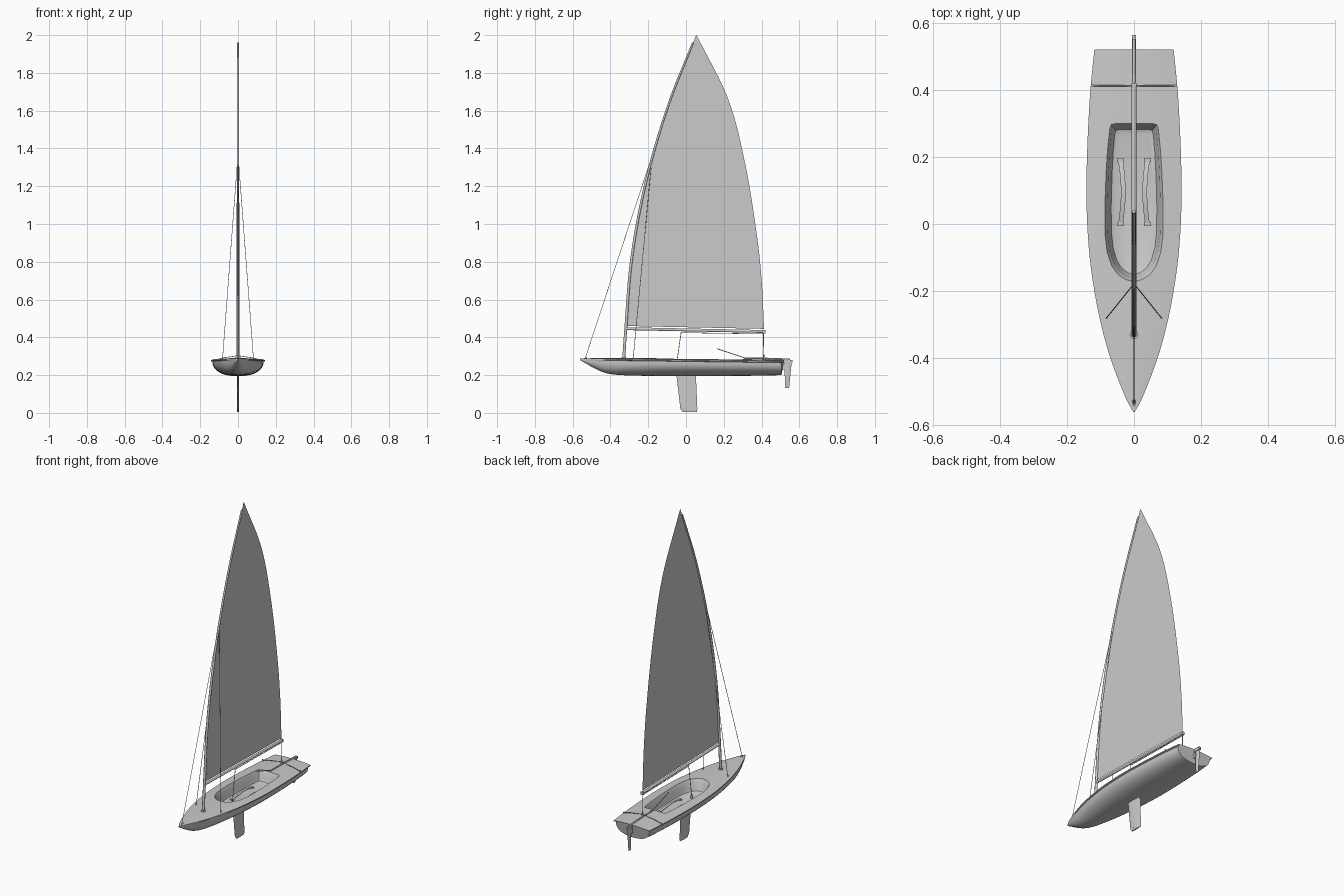
import bpy, bmesh, math

if "Cube" in bpy.data.objects:
    bpy.data.objects.remove(bpy.data.objects["Cube"])


def interp(tab, t):
    """Smooth cubic interpolation through (t, value) pairs."""
    n = len(tab)
    t = min(max(t, tab[0][0]), tab[-1][0])
    i = max(k for k in range(n - 1) if tab[k][0] <= t)

    def slope(k):
        a, b = tab[max(k - 1, 0)], tab[min(k + 1, n - 1)]
        return (b[1] - a[1]) / (b[0] - a[0])
    (t0, v0), (t1, v1) = tab[i], tab[i + 1]
    h = t1 - t0
    u = (t - t0) / h
    return ((2*u**3 - 3*u**2 + 1) * v0 + (u**3 - 2*u**2 + u) * h * slope(i)
            + (3*u**2 - 2*u**3) * v1 + (u**3 - u**2) * h * slope(i + 1))


def mesh_object(name, bm, angle=35):
    bmesh.ops.recalc_face_normals(bm, faces=bm.faces)
    me = bpy.data.meshes.new(name)
    bm.to_mesh(me)
    bm.free()
    ob = bpy.data.objects.new(name, me)
    bpy.context.collection.objects.link(ob)
    smooth(ob, angle)
    return ob


def smooth(ob, angle):
    bpy.ops.object.select_all(action='DESELECT')
    ob.select_set(True)
    bpy.context.view_layer.objects.active = ob
    bpy.ops.object.shade_smooth_by_angle(angle=math.radians(angle))


def loft(rings):
    """Closed rings joined by quads, with both ends capped."""
    bm = bmesh.new()
    vs = [[bm.verts.new(p) for p in r] for r in rings]
    n = len(vs[0])
    for a, b in zip(vs, vs[1:]):
        for i in range(n):
            bm.faces.new((a[i], a[(i + 1) % n], b[(i + 1) % n], b[i]))
    bm.faces.new(vs[0])
    bm.faces.new(vs[-1])
    return bm


def tube(name, pts, r, end_r=1.0):
    cu = bpy.data.curves.new(name, 'CURVE')
    cu.dimensions = '3D'
    cu.bevel_depth = r
    cu.bevel_resolution = 3 if r > 0.003 else 1
    cu.use_fill_caps = True
    sp = cu.splines.new('POLY')
    sp.points.add(len(pts) - 1)
    for i, p in enumerate(pts):
        sp.points[i].co = (*p, 1)
        sp.points[i].radius = 1 + (end_r - 1) * i / (len(pts) - 1)
    ob = bpy.data.objects.new(name, cu)
    bpy.context.collection.objects.link(ob)
    return ob


def box(name, loc, size):
    bm = bmesh.new()
    bmesh.ops.create_cube(bm, size=1)
    for v in bm.verts:
        v.co = [l + c * s for l, c, s in zip(loc, v.co, size)]
    return mesh_object(name, bm)


def foil(name, top, bottom, thick):
    """Blade between two (front y, back y, z) chords with a rounded foil section."""
    sec = [(0, 0), (.08, .6), (.3, 1), (.65, .7), (1, .1), (.65, -.7), (.3, -1), (.08, -.6)]
    rings = [[(thick / 2 * t, a + (b - a) * s, z) for s, t in sec] for a, b, z in (top, bottom)]
    return mesh_object(name, loft(rings), 50)


# Hull with overhanging gunwale lip and cambered deck
WIDTH = [(-.56, .002), (-.52, .024), (-.4, .070), (-.3, .098), (-.2, .118), (-.08, .134),
         (.08, .142), (.2, .140), (.3, .136), (.41, .129), (.52, .118)]
KEEL = [(-.56, .279), (-.53, .262), (-.485, .236), (-.43, .212), (-.36, .201), (-.2, .196),
        (0, .194), (.3, .196), (.52, .200)]


def deck_z(y, x=0):
    w = interp(WIDTH, y)
    return .281 - .013 * y + .008 * w / .142 * (1 - (x / w) ** 2)


def section(y):
    w, zb = interp(WIDTH, y), interp(KEEL, y)
    ze = deck_z(y, w)
    yl = min(y, .506)                       # transom sits inside the deck lip
    half = [(w * f, y, deck_z(y, w * f)) for f in (.3, .6, .85)]
    half += [(w, y, ze), (w, y, ze - .006), (.95 * w, yl, ze - .009)]
    p = .9 - .15 * max(0, y)
    for k in range(1, 10):
        t = k / 10 * math.pi / 2
        half.append((.95 * w * math.cos(t) ** p, yl, ze - .009 - (ze - .009 - zb) * math.sin(t) ** p))
    mirror = [(-x, yy, z) for x, yy, z in reversed(half)]
    return [(0, y, deck_z(y))] + half + [(0, yl, zb)] + mirror


stations = [-.56, -.55, -.54, -.525, -.505, -.48, -.45, -.42] + [-.38 + .045 * i for i in range(20)] + [.52]
hull = mesh_object("hull", loft([section(y) for y in stations]))

# Cockpit well cut from the deck: rounded front, square back
COCKPIT = [(-.165, 0), (-.160, .022), (-.145, .045), (-.12, .063), (-.08, .076), (-.03, .082),
           (.05, .083), (.15, .080), (.22, .076), (.28, .070), (.293, .066), (.296, .055)]


def well_ring(grow, z):
    half = []
    for y, x in COCKPIT:
        cy = .07
        k = 1 + grow / .083
        half.append((x * k, cy + (y - cy) * (1 + grow / .23), z))
    return half + [(-x, y, z) for x, y, z in reversed(half[1:])]


cutter = mesh_object("cockpit_cutter", loft([well_ring(g, z) for g, z in (
    (.008, .32), (.006, .290), (.001, .279), (-.004, .270), (-.010, .235), (-.015, .224), (-.024, .220))]))
cutter.hide_render = True
mod = hull.modifiers.new("cockpit", 'BOOLEAN')
mod.object = cutter
mod.operation = 'DIFFERENCE'
mod.solver = 'EXACT'
bpy.context.view_layer.objects.active = hull
bpy.ops.object.modifier_apply(modifier=mod.name)
bpy.data.objects.remove(cutter)
smooth(hull, 35)

# Daggerboard, rudder blade and rudder head
foil("daggerboard", (-.052, .052, .21), (-.030, .060, .022), .010)
foil("daggerboard_tip", (-.030, .060, .022), (-.016, .058, .004), .009)
foil("rudder_blade", (.520, .560, .275), (.525, .546, .133), .008)
box("rudder_head", (0, .535, .273), (.012, .055, .014))
box("rudder_bracket", (0, .515, .245), (.008, .026, .03))

# Tiller and extension
tube("tiller", [(0, .55, .283), (0, .42, .288), (0, .31, .289)], .005, .8)
tube("tiller_extension", [(0, .31, .291), (0, .165, .340)], .0025)

# Bent mast with foot and boom
MAST = [(.285, -.330), (.46, -.318), (.76, -.295), (1.05, -.250), (1.35, -.180), (1.66, -.083), (1.96, .037)]
tube("mast", [(0, interp(MAST, z), z) for z in (.285 + 1.675 * i / 30 for i in range(31))], .008, .65)
tube("mast_foot", [(0, -.33, .283), (0, -.33, .297)], .013)
tube("boom", [(0, -.322, .446), (0, .416, .431)], .008)
box("boom_end_cap", (0, .414, .430), (.014, .012, .018))

# Sail: thin sheet between luff and curved leech
LUFF = [(z, y + .004) for z, y in MAST[1:-1]] + [(1.96, .038), (2.0, .054)]
LEECH = [(.445, .413), (.68, .402), (.92, .378), (1.315, .314), (1.66, .224), (2.0, .056)]
bm = bmesh.new()
rows = []
for i in range(37):
    s = i / 36
    zl, zr = .46 + 1.54 * s, .445 + 1.555 * s
    yl, yr = interp(LUFF, zl), interp(LEECH, zr)
    rows.append([bm.verts.new((0, yl + (yr - yl) * j / 8, zl + (zr - zl) * j / 8)) for j in range(9)])
for a, b in zip(rows, rows[1:]):
    for j in range(8):
        bm.faces.new((a[j], a[j + 1], b[j + 1], b[j]))
mesh_object("sail", bm)

# Stays and sheets
tube("forestay", [(0, -.535, .285), (0, -.180, 1.36)], .0015)
tube("bow_fitting", [(0, -.540, .286), (0, -.525, .292)], .004)
tube("boom_sheet", [(0, -.03, .425), (0, .408, .418)], .0018)
tube("main_sheet_aft", [(0, .41, .425), (0, .412, .295)], .0025)
tube("main_sheet_mid", [(0, -.025, .432), (0, -.055, .225)], .002)
tube("sheet_block", [(0, -.055, .220), (0, -.053, .240)], .007)
tube("traveller_block", [(0, .412, .295), (0, .412, .31)], .005)
tube("traveller_line", [(-.125, .412, .279), (-.08, .412, .291), (0, .412, .303),
                        (.08, .412, .291), (.125, .412, .279)], .002)

# Paired shrouds, deck fittings and foot straps
for side, s in (("left", -1), ("right", 1)):
    tube("shroud_" + side, [(.082 * s, -.28, .285), (0, -.178, 1.37)], .0015)
    tube("shroud_plate_" + side, [(.082 * s, -.28, .284), (.082 * s, -.28, .294)], .003)
    tube("traveller_eye_" + side, [(.124 * s, .412, .272), (.124 * s, .412, .284)], .004)
    bm = bmesh.new()
    edge = []
    for i in range(13):
        u = i / 12
        bow = math.sin(math.pi * u)
        c, y, z = .036 - .008 * bow + .004, .19 * u, .224 + .014 * bow
        edge.append([bm.verts.new((s * (c + d), y, z + h)) for d, h in
                     ((-.007, 0), (.007, 0), (.007, .002), (-.007, .002))])
    for a, b in zip(edge, edge[1:]):
        for j in range(4):
            bm.faces.new((a[j], a[(j + 1) % 4], b[(j + 1) % 4], b[j]))
    mesh_object("foot_strap_" + side, bm)
    for end, y in (("front", 0), ("back", .19)):
        box(f"strap_pad_{side}_{end}", (.04 * s, y, .223), (.02, .012, .008))
